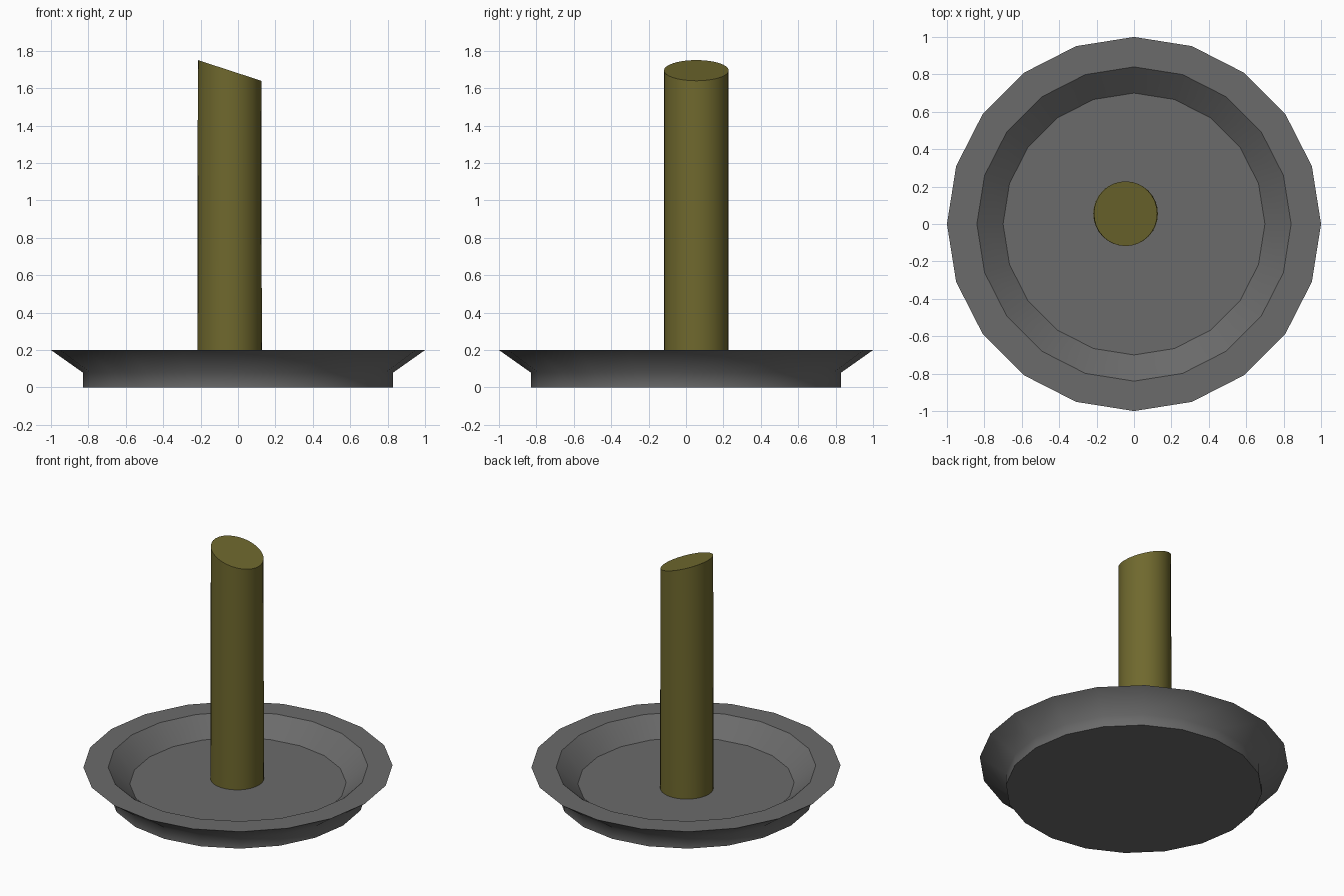
import bpy, bmesh, math

if "Cube" in bpy.data.objects:
    bpy.data.objects.remove(bpy.data.objects["Cube"])


def material(name, rgb):
    m = bpy.data.materials.new(name)
    m.diffuse_color = (*rgb, 1.0)
    m.use_nodes = True
    m.node_tree.nodes["Principled BSDF"].inputs["Base Color"].default_value = m.diffuse_color
    return m


def lathe(name, profile, sides, mat, center=(0, 0), sharp=()):
    """Closed solid from (radius, z) rings; rings listed in sharp get hard edges."""
    bm = bmesh.new()
    rings = []
    for r, z in profile:
        rings.append([bm.verts.new((center[0] + r * math.cos(2 * math.pi * i / sides),
                                    center[1] + r * math.sin(2 * math.pi * i / sides), z))
                      for i in range(sides)])
    for a, b in zip(rings, rings[1:]):
        for i in range(sides):
            j = (i + 1) % sides
            bm.faces.new((a[i], a[j], b[j], b[i]))
    bm.faces.new(rings[0][::-1])
    bm.faces.new(rings[-1])
    bmesh.ops.recalc_face_normals(bm, faces=bm.faces)
    for f in bm.faces:
        f.smooth = True
    for k in sharp:
        for i in range(sides):
            bm.edges.get((rings[k][i], rings[k][(i + 1) % sides])).smooth = False
    me = bpy.data.meshes.new(name)
    bm.to_mesh(me)
    bm.free()
    me.materials.append(mat)
    ob = bpy.data.objects.new(name, me)
    bpy.context.collection.objects.link(ob)
    return ob


grey = material("dark grey", (0.145, 0.145, 0.145))
olive = material("olive", (0.16, 0.14, 0.027))

# Dish: upright foot, flared outside, flat rim, sloped inside, flat floor
lathe("dish",
      [(0.83, 0.0), (0.83, 0.08), (1.0, 0.2), (0.84, 0.2), (0.70, 0.08)],
      20, grey, sharp=(0, 2, 3, 4))

# Post: off-centre rod with a slanted top, slightly narrower at the top
cx, cy, r = -0.045, 0.055, 0.173
post = lathe("post", [(r, 0.07), (r, 1.695)], 32, olive, (cx, cy), sharp=(0, 1))
for v in post.data.vertices:
    if v.co.z > 1:
        v.co.z -= (v.co.x - cx) * 0.32
        v.co.x = cx + (v.co.x - cx) * 0.98
